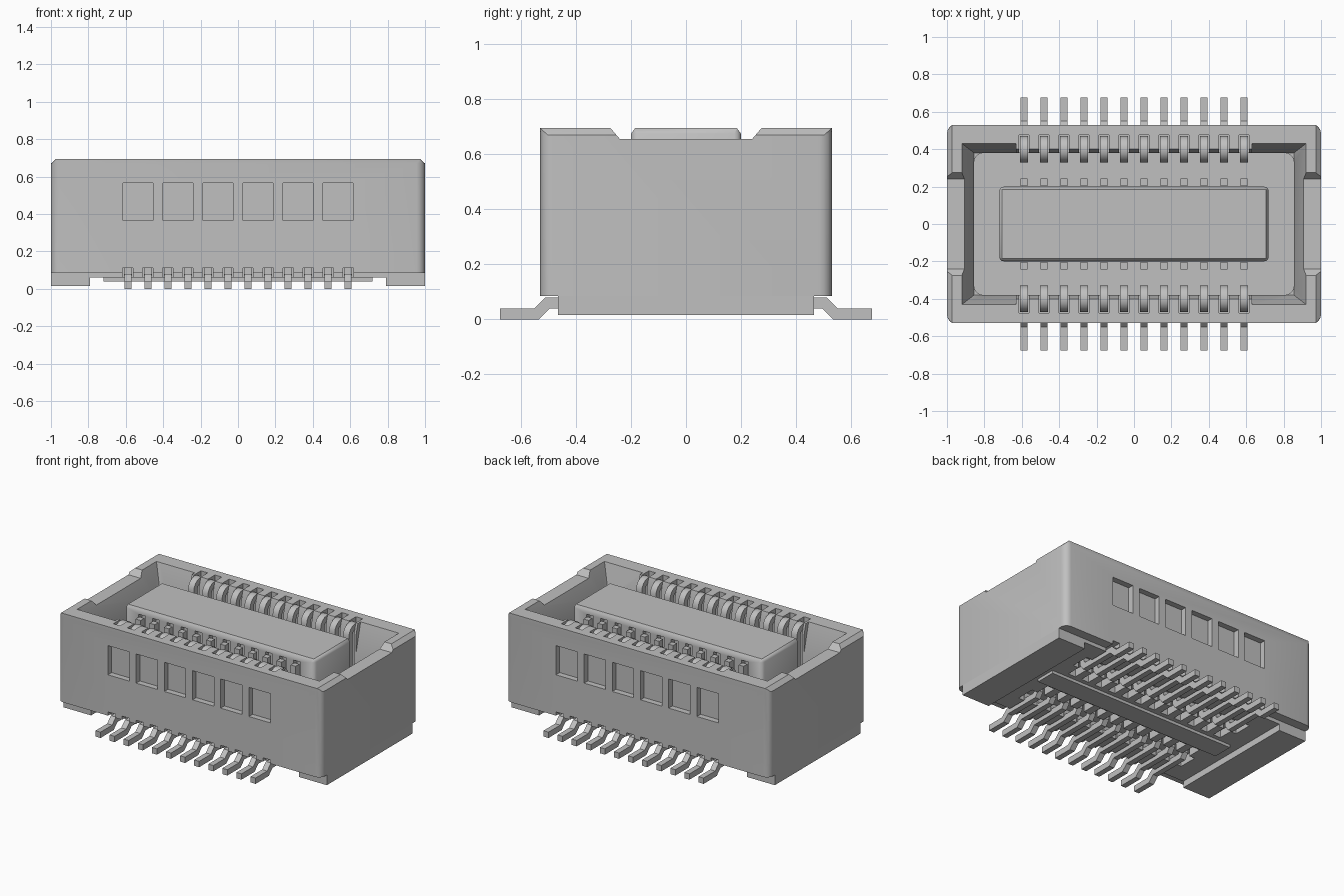
import bpy, bmesh, math
from mathutils import Vector

cube = bpy.data.objects.get("Cube")
if cube:
    bpy.data.objects.remove(cube, do_unlink=True)

grey = bpy.data.materials.new("light grey")
COL = (0.527, 0.527, 0.527, 1)
grey.diffuse_color = COL
grey.use_nodes = True
grey.node_tree.nodes["Principled BSDF"].inputs["Base Color"].default_value = COL

PITCH = 0.107
PINS = [(i - 5.5) * PITCH for i in range(12)]


def finish(bm, name):
    bmesh.ops.recalc_face_normals(bm, faces=bm.faces[:])
    me = bpy.data.meshes.new(name)
    bm.to_mesh(me)
    bm.free()
    me.materials.append(grey)
    ob = bpy.data.objects.new(name, me)
    bpy.context.collection.objects.link(ob)
    return ob


def add_loft(bm, rects):
    """Stack of rectangles (x0, x1, y0, y1, z) skinned into a closed solid."""
    rings = [[bm.verts.new(p) for p in ((a, c, z), (b, c, z), (b, d, z), (a, d, z))]
             for a, b, c, d, z in rects]
    bm.faces.new(rings[0])
    bm.faces.new(rings[-1])
    for r, s in zip(rings, rings[1:]):
        for i in range(4):
            j = (i + 1) % 4
            bm.faces.new((r[i], r[j], s[j], s[i]))


def add_box(bm, x0, x1, y0, y1, z0, z1):
    add_loft(bm, [(x0, x1, y0, y1, z0), (x0, x1, y0, y1, z1)])


def boxes(name, specs):
    bm = bmesh.new()
    for s in specs:
        add_box(bm, *s)
    return finish(bm, name)


def round_uprights(ob, r, segments=4):
    """Round the vertical edges of a solid."""
    bm = bmesh.new()
    bm.from_mesh(ob.data)
    up = [e for e in bm.edges
          if abs((e.verts[0].co - e.verts[1].co).normalized().z) > 0.99]
    bmesh.ops.bevel(bm, geom=up, offset=r, segments=segments, affect='EDGES', profile=0.5)
    bm.to_mesh(ob.data)
    bm.free()


def select(ob):
    bpy.ops.object.select_all(action='DESELECT')
    ob.select_set(True)
    bpy.context.view_layer.objects.active = ob


def cut(ob, cutter, keep=False):
    m = ob.modifiers.new("cut", 'BOOLEAN')
    m.operation, m.solver, m.object = 'DIFFERENCE', 'EXACT', cutter
    select(ob)
    bpy.ops.object.modifier_apply(modifier=m.name)
    if not keep:
        bpy.data.objects.remove(cutter, do_unlink=True)


def smooth(ob):
    select(ob)
    bpy.ops.object.shade_smooth_by_angle(angle=math.radians(30))


def ribbon(name, path, t, w):
    """Bent strip following a (y, z) path, arrayed over the pins and mirrored."""
    bm = bmesh.new()
    pts = [Vector(p) for p in path]
    rings = []
    for i, p in enumerate(pts):
        d0 = (p - pts[i - 1]).normalized() if i else None
        d1 = (pts[i + 1] - p).normalized() if i < len(pts) - 1 else None
        d0, d1 = d0 or d1, d1 or d0
        n0, n1 = Vector((-d0.y, d0.x)), Vector((-d1.y, d1.x))
        n = (n0 + n1).normalized()
        n *= t / 2 / n.dot(n0)
        a, b = p + n, p - n
        rings.append([bm.verts.new((PINS[0] + sx * w / 2, q.x, q.y))
                      for sx, q in ((-1, a), (1, a), (1, b), (-1, b))])
    bm.faces.new(rings[0])
    bm.faces.new(rings[-1])
    for r, s in zip(rings, rings[1:]):
        for i in range(4):
            j = (i + 1) % 4
            bm.faces.new((r[i], r[j], s[j], s[i]))
    ob = finish(bm, name)
    arr = ob.modifiers.new("pins", 'ARRAY')
    arr.count, arr.use_relative_offset, arr.use_constant_offset = 12, False, True
    arr.constant_offset_displace = (PITCH, 0, 0)
    mir = ob.modifiers.new("both rows", 'MIRROR')
    mir.use_axis = (False, True, False)
    mir.use_mirror_merge = False
    smooth(ob)
    return ob


# Housing: rounded block with chamfered top ends
bm = bmesh.new()
add_loft(bm, [(-1, 1, -.53, .53, .085), (-1, 1, -.53, .53, .67),
              (-.972, .972, -.53, .53, .695)])
housing = finish(bm, "housing")
round_uprights(housing, 0.045)

# Main cavity
well = boxes("well_cutter", [(-.855, .855, -.38, .38, .15, .8)])
round_uprights(well, 0.05)
cut(housing, well)

# Lead-in slopes at both ends, and a narrow lead-in along the contact rows
for s in (-1, 1):
    bm = bmesh.new()
    rows = [(.855, .38, .5), (.92, .43, .695), (.92, .43, .8)]
    add_loft(bm, [(min(.63 * s, x * s), max(.63 * s, x * s), -y, y, z) for x, y, z in rows])
    cut(housing, finish(bm, "end_cutter"))
bm = bmesh.new()
add_loft(bm, [(-.64, .64, -y, y, z) for y, z in ((.379, .62), (.4, .695), (.4, .8))])
cut(housing, finish(bm, "row_cutter"))

# Notches in the end walls
bm = bmesh.new()
for x0, x1 in ((-1.1, -.85), (.85, 1.1)):
    add_loft(bm, [(x0, x1, -y, y, z) for y, z in ((.24, .655), (.275, .696), (.275, .8))])
cut(housing, finish(bm, "notch_cutter"))

# Six shallow windows on each long side
cut(housing, boxes("window_cutter", [
    (x - .081, x + .081, min(.49 * s, .6 * s), max(.49 * s, .6 * s), .365, .565)
    for s in (-1, 1) for x in [(i - 2.5) * 2 * PITCH for i in range(6)]]))

# Slots in the long walls for the contact hooks
cut(housing, boxes("slot_cutter", [
    (x - .026, x + .026, min(.34 * s, .475 * s), max(.34 * s, .475 * s), .2, .8)
    for s in (-1, 1) for x in PINS]))

# Base floor between the feet
floor = boxes("base_floor", [(-.79, .79, -.465, .465, .06, .086)])

# Grooves and cross pockets on the underside
grooves = boxes("groove_cutter", [
    (x - .028, x + .028, min(.1 * s, .6 * s), max(.1 * s, .6 * s), -.1, .11)
    for s in (-1, 1) for x in PINS])
pockets = boxes("pocket_cutter", [
    (-.66, .66, min(.2 * s, .33 * s), max(.2 * s, .33 * s), -.1, .12) for s in (-1, 1)])
for c in (grooves, pockets):
    cut(housing, c, keep=True)
    cut(floor, c)
smooth(housing)

# End feet
for s, side in ((-1, "right"), (1, "left")):
    boxes(side + "_foot", [(min(.79 * s, s), max(.79 * s, s), -.465, .465, .015, .086)])

# Centre bar under the tongue
boxes("centre_bar", [(-.72, .72, -.07, .07, .04, .09)])

# Tongue with softened top rim and contact slots on its long sides
bm = bmesh.new()
add_loft(bm, [(-.72, .72, -.2, .2, .12), (-.72, .72, -.2, .2, .675),
              (-.705, .705, -.185, .185, .695)])
tongue = finish(bm, "tongue")
round_uprights(tongue, 0.025, 3)
cut(tongue, boxes("tongue_slot_cutter", [
    (x - .026, x + .026, min(.165 * s, .3 * s), max(.165 * s, .3 * s), .16, .655)
    for s in (-1, 1) for x in PINS]))
smooth(tongue)

# Contacts: solder lead running under the floor and up beside the tongue
ribbon("lead_contacts", [(.677, .02), (.543, .02), (.502, .06), (.24, .06),
                         (.222, .085), (.222, .64)], .04, .038)

# Contacts: hooks arching over into the wall slots
arch = [(.4 + .05 * math.cos(a), .62 + .05 * math.sin(a))
        for a in [math.pi * (1 - k / 8) for k in range(9)]]
ribbon("hook_contacts", [(.35, .07)] + arch + [(.45, .25)], .04, .044)
